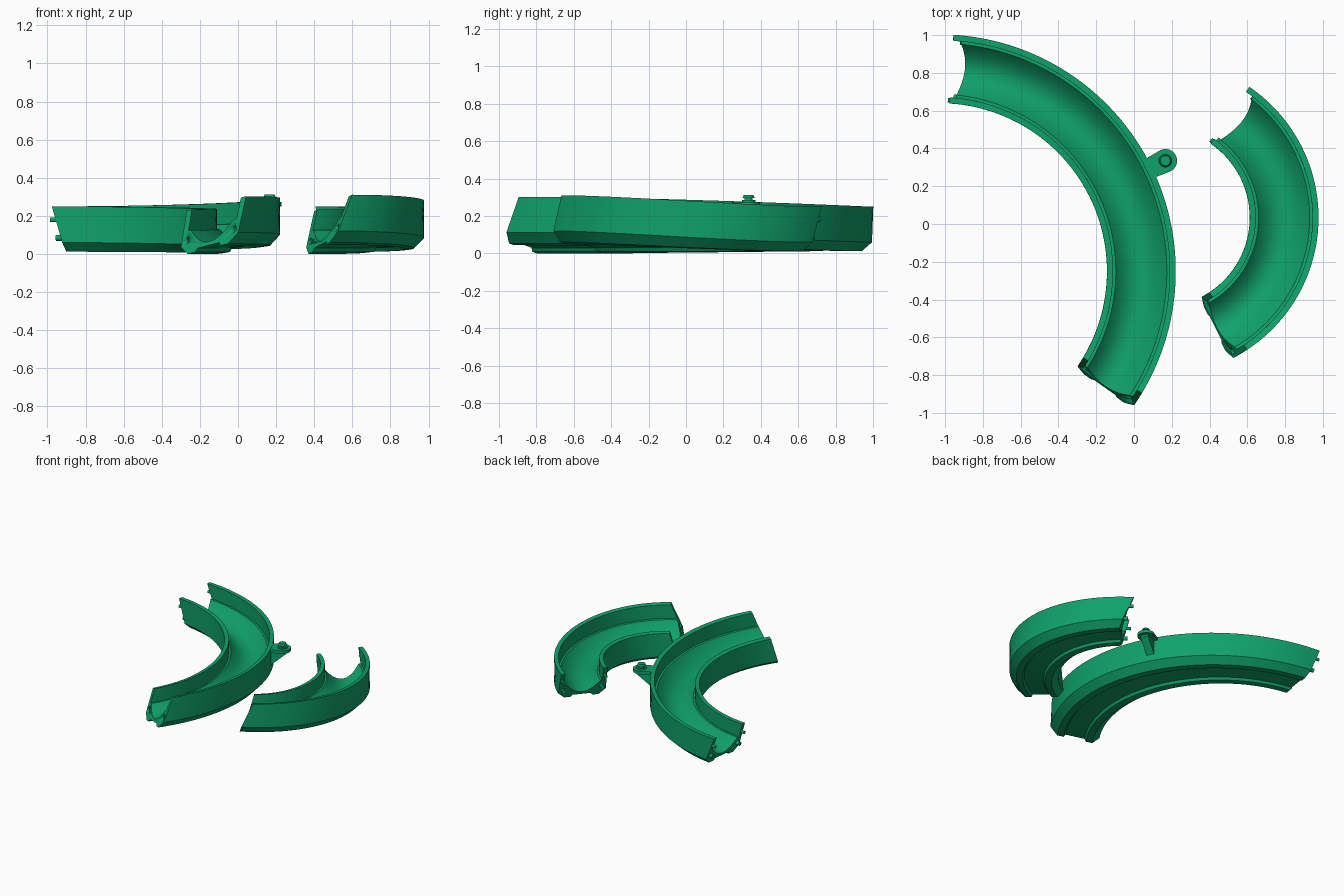
import bpy, bmesh, math
from mathutils import Vector, Matrix

if "Cube" in bpy.data.objects:
    bpy.data.objects.remove(bpy.data.objects["Cube"])

green = bpy.data.materials.new("track_green")
green.diffuse_color = (0.005, 0.36, 0.15, 1)
green.use_nodes = True
green.node_tree.nodes["Principled BSDF"].inputs["Base Color"].default_value = green.diffuse_color

HALF, TOP, LEAN = 0.182, 0.25, 0.35


def finish(name, bm, smooth=True):
    bmesh.ops.recalc_face_normals(bm, faces=bm.faces[:])
    me = bpy.data.meshes.new(name)
    bm.to_mesh(me)
    bm.free()
    me.materials.append(green)
    ob = bpy.data.objects.new(name, me)
    bpy.context.collection.objects.link(ob)
    if smooth:
        bpy.ops.object.select_all(action='DESELECT')
        ob.select_set(True)
        bpy.context.view_layer.objects.active = ob
        bpy.ops.object.shade_smooth_by_angle(angle=math.radians(30))
    return ob


def profile():
    """Trough cross-section: thin walls, ledges, rounded floor, grooved underside."""
    right = [(0.07, 0.03), (0.082, 0.012), (0.13, 0.012), (HALF, 0.06),
             (HALF, TOP), (0.15, TOP), (0.15, 0.14), (0.135, 0.14)]
    floor = []
    for i in range(1, 12):
        u = 0.135 * math.cos(math.pi * i / 12)
        floor.append((u, 0.05 + 0.09 * (u / 0.135) ** 2))
    return right + floor + [(-u, z) for u, z in reversed(right)]


class Track:
    """Arc with slanted ends whose banking grows toward the low-angle end."""

    def __init__(self, cx, cy, r, a0, a1, bank, lift):
        self.c, self.r, self.bank, self.lift = (cx, cy), r, bank, lift
        self.a0 = math.radians(a0)
        self.a1 = math.radians(a1) - LEAN * TOP / r

    def point(self, t, u, z):
        a = self.a0 + (self.a1 - self.a0) * t + LEAN * z / self.r
        b = 1 - t * t * (3 - 2 * t)
        rr = self.r + u
        return Vector((self.c[0] + rr * math.cos(a), self.c[1] + rr * math.sin(a),
                       z + b * (self.lift + self.bank * u / HALF)))

    def sweep(self, name, steps=72):
        bm = bmesh.new()
        rings = [[bm.verts.new(self.point(i / steps, u, z)) for u, z in profile()]
                 for i in range(steps + 1)]
        n = len(rings[0])
        for p, q in zip(rings, rings[1:]):
            for j in range(n):
                k = (j + 1) % n
                bm.faces.new((p[j], p[k], q[k], q[j]))
        bm.faces.new(rings[0])
        bm.faces.new(rings[-1][::-1])
        return finish(name, bm)

    def rods(self, name, t, specs, length):
        """Small cylinders along the track direction, centred on an end."""
        bm = bmesh.new()
        for u, z, rad in specs:
            p = self.point(t, u, z)
            d = self.point(t + 0.01, u, z) - self.point(t - 0.01, u, z)
            m = Matrix.Translation(p) @ d.to_track_quat('Z', 'Y').to_matrix().to_4x4()
            bmesh.ops.create_cone(bm, cap_ends=True, segments=16, radius1=rad,
                                  radius2=rad, depth=length, matrix=m)
        return finish(name, bm)


floor_pegs = [(s * 0.148, 0.085, 0.016) for s in (-1, 1)]
wall_pegs = [(s * 0.166, 0.18, 0.012) for s in (-1, 1)]

big = Track(-1.033, -0.25, 1.072, -35.6, 86.4, 0.038, 0.015)
small = Track(0.14, 0.034, 0.655, -64.4, 55.8, 0.043, 0.018)

for label, track in (("large", big), ("small", small)):
    body = track.sweep(label + "_curved_track")
    track.rods(label + "_connector_pegs", 1, floor_pegs + wall_pegs, 0.06)
    # peg sockets at the opposite end
    cutter = track.rods(label + "_socket_cutter", 0, floor_pegs, 0.07)
    cutter.hide_render = True
    cutter.hide_viewport = True
    mod = body.modifiers.new("sockets", 'BOOLEAN')
    mod.operation, mod.object, mod.solver = 'DIFFERENCE', cutter, 'EXACT'

# side bracket on the outer wall of the large track
ang = math.radians(26)
out = Vector((math.cos(ang), math.sin(ang), 0))
side = Vector((-out.y, out.x, 0))
base = Vector((big.c[0], big.c[1], 0)) + out * (big.r + HALF)
head = base + out * 0.08


def extrude_outline(name, pts, offset):
    bm = bmesh.new()
    f = bm.faces.new([bm.verts.new(p) for p in pts])
    ext = bmesh.ops.extrude_face_region(bm, geom=[f])
    bmesh.ops.translate(bm, vec=offset,
                        verts=[v for v in ext['geom'] if isinstance(v, bmesh.types.BMVert)])
    return finish(name, bm)


low = Vector((0, 0, 0.25))
tab = [base - out * 0.012 - side * 0.055 + low]
for i in range(21):
    a = math.radians(-90 + 9 * i)
    tab.append(head + low + 0.062 * (math.cos(a) * out + math.sin(a) * side))
tab.append(base - out * 0.012 + side * 0.055 + low)
extrude_outline("bracket_tab", tab, Vector((0, 0, 0.024)))

# tapered support under the tab
web = [base - out * 0.012 - side * 0.03 + Vector((0, 0, z)) for z in (0.13, 0.255)]
web += [head + out * 0.03 - side * 0.03 + Vector((0, 0, z)) for z in (0.255, 0.235)]
extrude_outline("bracket_support", web, side * 0.06)

# stud on the tab: collar and flared cap
for name, r1, r2, z0, z1 in (("stud_collar", 0.036, 0.036, 0.27, 0.285),
                             ("stud_neck", 0.022, 0.022, 0.28, 0.30),
                             ("stud_cap", 0.032, 0.026, 0.297, 0.312)):
    bm = bmesh.new()
    bmesh.ops.create_cone(bm, cap_ends=True, segments=28, radius1=r1, radius2=r2,
                          depth=z1 - z0,
                          matrix=Matrix.Translation(head + Vector((0, 0, (z0 + z1) / 2))))
    finish(name, bm)
